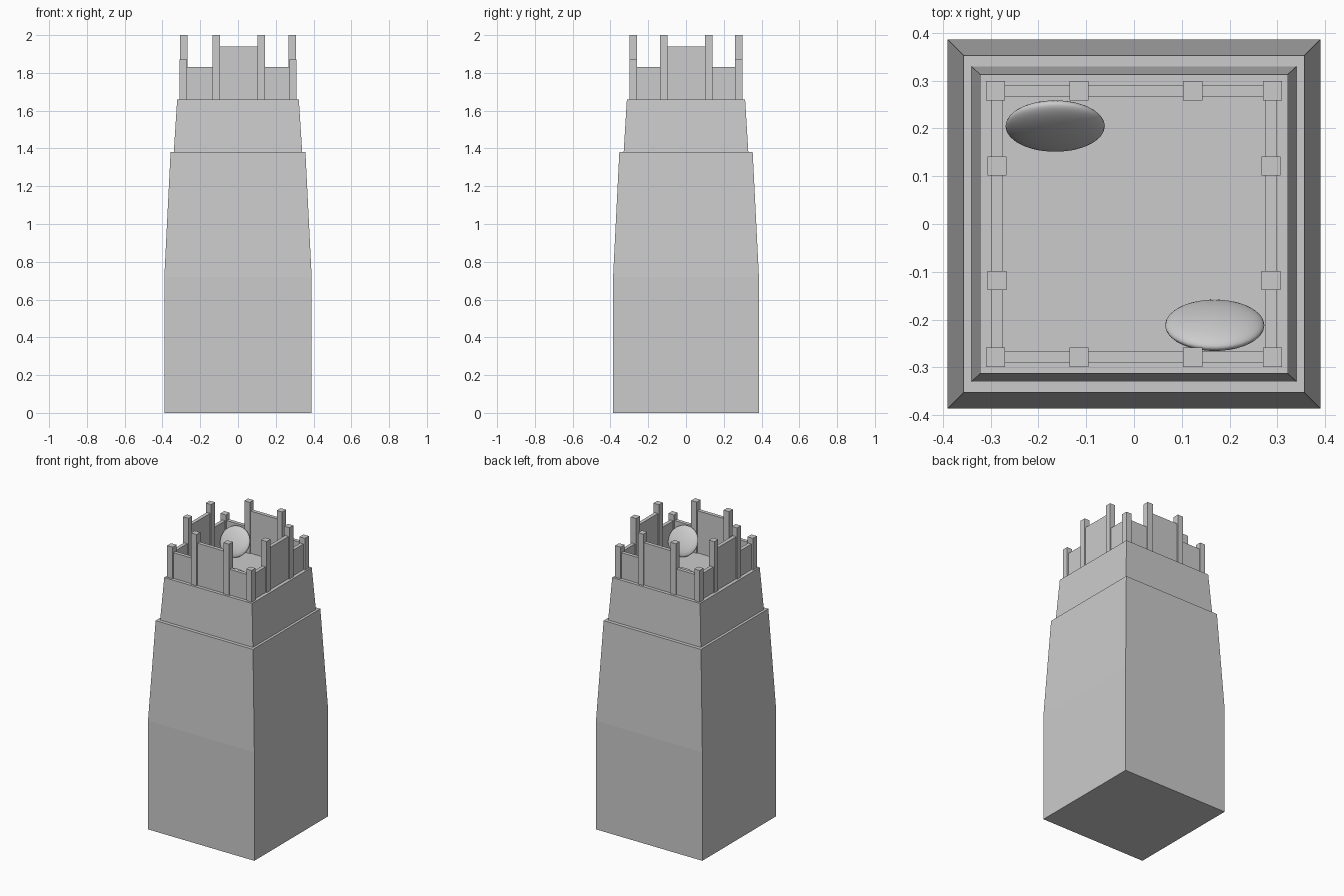
import bpy, bmesh, math

cube = bpy.data.objects.get("Cube")
if cube:
    bpy.data.objects.remove(cube)

GREY = (0.6, 0.6, 0.6, 1)
grey = bpy.data.materials.new("stone_grey")
grey.use_nodes = True
grey.diffuse_color = GREY
grey.node_tree.nodes["Principled BSDF"].inputs["Base Color"].default_value = GREY


def finish(name, bm):
    bmesh.ops.recalc_face_normals(bm, faces=bm.faces)
    mesh = bpy.data.meshes.new(name)
    bm.to_mesh(mesh)
    bm.free()
    mesh.materials.append(grey)
    obj = bpy.data.objects.new(name, mesh)
    bpy.context.collection.objects.link(obj)
    return obj


def tower(name, rings):
    """Stack of rectangular rings (half x, half y, z), capped at both ends."""
    bm = bmesh.new()
    last = None
    for hx, hy, z in rings:
        ring = [bm.verts.new((sx * hx, sy * hy, z))
                for sx, sy in ((-1, -1), (1, -1), (1, 1), (-1, 1))]
        if last:
            for i in range(4):
                j = (i + 1) % 4
                bm.faces.new((last[i], last[j], ring[j], ring[i]))
        else:
            bm.faces.new(ring)
        last = ring
    bm.faces.new(last)
    return finish(name, bm)


def box(name, x0, x1, y0, y1, z0, z1):
    bm = bmesh.new()
    bmesh.ops.create_cube(bm, size=1)
    for v in bm.verts:
        v.co = ((x0 + x1) / 2 + v.co.x * (x1 - x0),
                (y0 + y1) / 2 + v.co.y * (y1 - y0),
                (z0 + z1) / 2 + v.co.z * (z1 - z0))
    return finish(name, bm)


# Main tower: straight base, tapered shaft, stepped upper storey
tower("tower_body", [(0.39, 0.386, 0), (0.39, 0.386, 0.72),
                     (0.357, 0.353, 1.38), (0.34, 0.33, 1.38),
                     (0.322, 0.313, 1.66)])

# Parapet posts and panels around the roof
FLOOR, LOW, CORNER, MID, TALL = 1.66, 1.83, 1.87, 1.94, 2.0
PX, PY, H, T = 0.29, 0.279, 0.02, 0.012


def post(name, x, y, top):
    box(name, x - H, x + H, y - H, y + H, FLOOR, top)


for sx, xname in ((-1, "right"), (1, "left")):
    for sy, yname in ((-1, "front"), (1, "back")):
        post(f"{yname}_{xname}_corner_post", sx * PX, sy * PY, CORNER)

INNER = (-0.115, 0.123)
for side, name in ((-1, "front"), (1, "back")):
    y = side * PY
    stops = (-PX, *INNER, PX)
    for x in INNER:
        post(name + "_tall_post", x, y, TALL)
    for a, b, top in zip(stops, stops[1:], (LOW, MID, LOW)):
        box(name + "_parapet_panel", a, b, y - T, y + T, FLOOR, top)

for side, name in ((-1, "right"), (1, "left")):
    x = side * (PX - 0.003)
    stops = (-PY, -0.118, 0.121, PY)
    for y in stops[1:3]:
        post(name + "_tall_post", x, y, TALL)
    for a, b, top in zip(stops, stops[1:], (LOW, MID, LOW)):
        box(name + "_parapet_panel", x - T, x + T, a, b, FLOOR, top)

# Two smooth round dishes leaning back against opposite walls
for name, x, y, tilt in (("back_dish", -0.165, 0.205, -30),
                         ("front_dish", 0.169, -0.212, 30)):
    bm = bmesh.new()
    bmesh.ops.create_uvsphere(bm, u_segments=32, v_segments=16, radius=1)
    dish = finish(name, bm)
    dish.scale = (0.104, 0.027, 0.097)
    dish.rotation_euler.x = math.radians(tilt)
    dish.location = (x, y, 1.742)
    for p in dish.data.polygons:
        p.use_smooth = True
